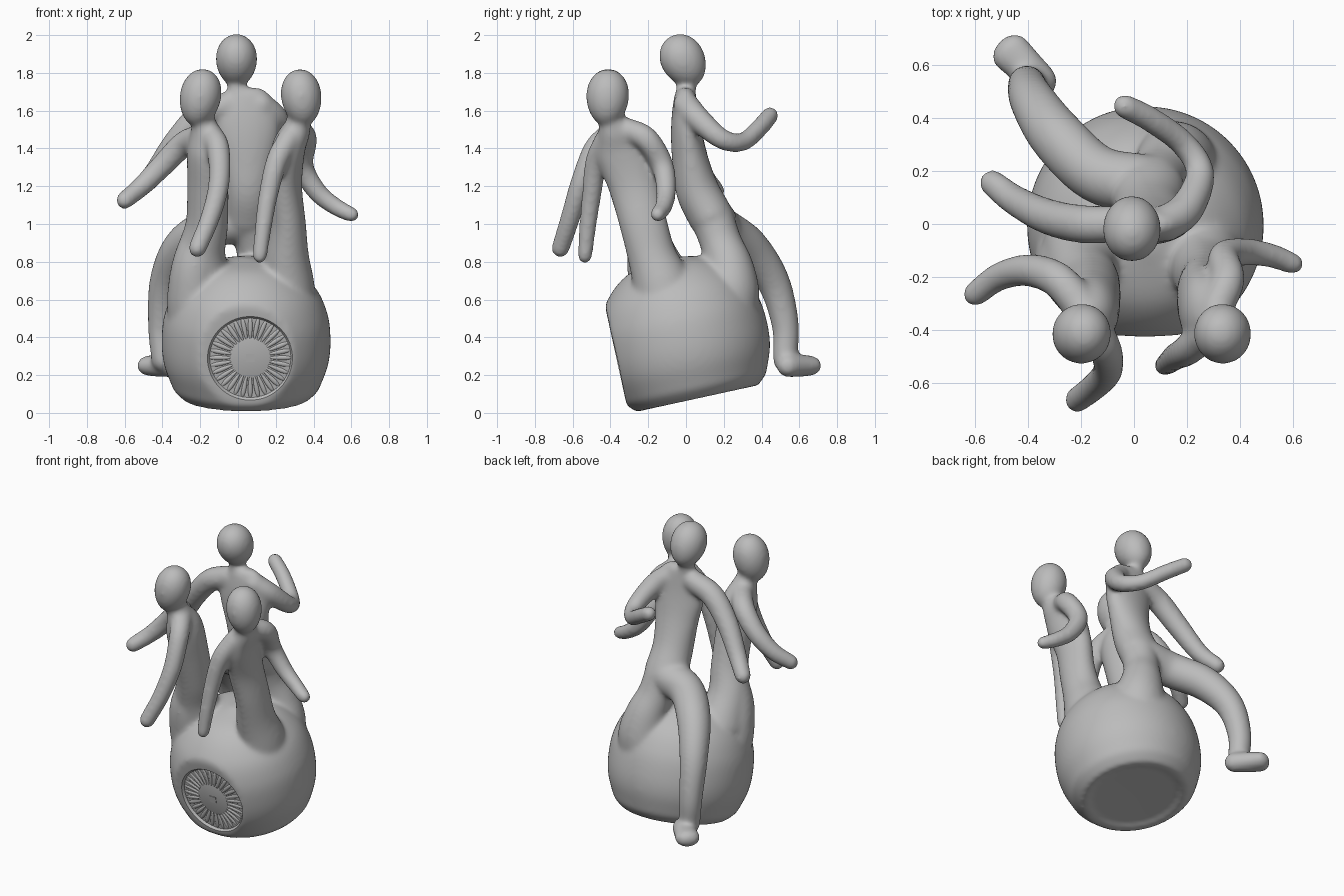
import bpy, bmesh, math
from mathutils import Vector, Matrix

clay = bpy.data.materials.new("grey_clay")
clay.diffuse_color = (0.5, 0.5, 0.5, 1)
bm = bmesh.new()
# Tilted frame of the pot: its base plane rises towards the back
POT = Matrix.Translation((0.043, 0.06, 0.075)) @ Matrix.Rotation(math.radians(12.3), 4, 'X')
GROW = 0.005  # makes up for the shrinking of the softening step


def spline(pts, steps=8):
    """Catmull-Rom samples through rows of numbers."""
    p = [Vector(q) for q in pts]
    p = [2 * p[0] - p[1]] + p + [2 * p[-1] - p[-2]]
    out = []
    for i in range(1, len(p) - 2):
        a, b, c, d = p[i - 1:i + 3]
        for k in range(steps):
            t = k / steps
            out.append(0.5 * (2 * b + (c - a) * t + (2 * a - 5 * b + 4 * c - d) * t * t
                              + (3 * b - a - 3 * c + d) * t ** 3))
    return out + [p[-2]]


def loft(rings):
    loops = [[bm.verts.new(v) for v in r] for r in rings]
    n = len(loops[0])
    for a, b in zip(loops, loops[1:]):
        for i in range(n):
            bm.faces.new((a[i], a[(i + 1) % n], b[(i + 1) % n], b[i]))
    bm.faces.new(loops[0][::-1])
    bm.faces.new(loops[-1])


def tube(pts, seg=24):
    """Rounded tube through (x, y, z, r) or (x, y, z, rx, ry) rows."""
    path = spline([q[:3] for q in pts])
    rad = spline([(q[3] + GROW, q[-1] + GROW, 0) for q in pts])
    first, last = path[0] - path[1], path[-1] - path[-2]
    first.normalize()
    last.normalize()
    caps = [math.radians(a) for a in (22, 45, 66, 84)]

    def cap(c, r, d):
        m = min(r.x, r.y)
        return [(c + d * m * math.sin(a), r * math.cos(a)) for a in caps]

    rows = cap(path[0], rad[0], first)[::-1] + list(zip(path, rad)) + cap(path[-1], rad[-1], last)
    u = Vector((1, 0, 0)) if abs(first.x) < 0.8 else Vector((0, 1, 0))
    rings = []
    for i, (c, r) in enumerate(rows):
        t = (rows[min(i + 1, len(rows) - 1)][0] - rows[max(i - 1, 0)][0]).normalized()
        u = (u - t * u.dot(t)).normalized()
        v = t.cross(u)
        rings.append([c + u * r.x * math.cos(a) + v * r.y * math.sin(a)
                      for a in (2 * math.pi * k / seg for k in range(seg))])
    loft(rings)


def head(loc, size, lean_x, lean_y):
    m = (Matrix.Translation(loc) @ Matrix.Rotation(lean_x, 4, 'X')
         @ Matrix.Rotation(lean_y, 4, 'Y') @ Matrix.Diagonal((*size, 1)))
    ret = bmesh.ops.create_uvsphere(bm, u_segments=32, v_segments=20, radius=1)
    for v in ret["verts"]:
        # narrow the chin
        k = 1.02 + 0.08 * v.co.z
        v.co = m @ Vector((v.co.x * k, v.co.y * k, v.co.z))


# Pot: lathe with hollowed foot and flattened front
profile = [(0.005, 0.014), (0.27, 0.012), (0.29, 0.0), (0.33, 0.0), (0.378, 0.045)]
profile += [tuple(v[:2]) for v in spline([(0.388, 0.06, 0), (0.435, 0.19, 0), (0.447, 0.32, 0),
            (0.43, 0.46, 0), (0.363, 0.6, 0), (0.22, 0.72, 0), (0.005, 0.765, 0)])]
loft([[POT @ Vector((r * math.cos(a), max(r * math.sin(a), -0.373), h))
       for a in (2 * math.pi * k / 128 for k in range(128))] for r, h in profile])

# Back figure
head((-0.008, -0.014, 1.865), (0.108, 0.116, 0.146), 0.5, 0)
tube([(-0.005, 0.01, 1.8, 0.05), (-0.005, 0.0, 1.71, 0.05, 0.048), (0.03, -0.005, 1.63, 0.15, 0.06),
      (0.05, 0.0, 1.5, 0.165, 0.075), (0.055, 0.02, 1.35, 0.14, 0.09),
      (0.055, 0.06, 1.18, 0.125, 0.11), (0.055, 0.13, 1.04, 0.135, 0.115)])
tube([(0.12, 0.0, 1.63, 0.065), (0.2, 0.06, 1.56, 0.062), (0.25, 0.19, 1.45, 0.05),
      (0.19, 0.3, 1.435, 0.045), (0.07, 0.39, 1.51, 0.044), (-0.035, 0.445, 1.575, 0.042)])
tube([(-0.06, 0.0, 1.63, 0.065), (-0.2, 0.0, 1.57, 0.068), (-0.33, 0.03, 1.43, 0.063),
      (-0.45, 0.09, 1.26, 0.053), (-0.535, 0.155, 1.175, 0.046)])
tube([(0.03, 0.15, 1.02, 0.11), (-0.14, 0.19, 0.98, 0.105), (-0.29, 0.33, 0.88, 0.1),
      (-0.38, 0.46, 0.7, 0.083), (-0.405, 0.525, 0.47, 0.068), (-0.395, 0.525, 0.28, 0.06)])
tube([(-0.35, 0.54, 0.25, 0.057), (-0.415, 0.6, 0.25, 0.067, 0.055),
      (-0.47, 0.652, 0.25, 0.074, 0.05)])
tube([(0.07, 0.14, 1.03, 0.11), (0.095, 0.185, 0.9, 0.107), (0.13, 0.225, 0.78, 0.125),
      (0.15, 0.23, 0.66, 0.155), (0.14, 0.2, 0.54, 0.19)])

# Front left figure
head((-0.2, -0.415, 1.669), (0.108, 0.112, 0.155), -0.05, 0.2)
tube([(-0.19, -0.4, 1.58, 0.05), (-0.175, -0.38, 1.5, 0.07, 0.08), (-0.165, -0.34, 1.39, 0.1, 0.125),
      (-0.16, -0.285, 1.2, 0.105, 0.12), (-0.165, -0.23, 1.0, 0.108, 0.115),
      (-0.195, -0.18, 0.84, 0.125, 0.125), (-0.19, -0.11, 0.66, 0.155, 0.17)])
tube([(-0.2, -0.31, 1.46, 0.065), (-0.29, -0.21, 1.42, 0.063), (-0.4, -0.175, 1.31, 0.057),
      (-0.51, -0.2, 1.2, 0.049), (-0.6, -0.265, 1.125, 0.043)])
tube([(-0.15, -0.39, 1.48, 0.06), (-0.105, -0.48, 1.4, 0.057), (-0.1, -0.555, 1.22, 0.052),
      (-0.145, -0.61, 1.04, 0.048), (-0.215, -0.665, 0.87, 0.044)])
tube([(-0.19, -0.2, 0.95, 0.095), (-0.228, -0.19, 0.78, 0.118), (-0.235, -0.155, 0.63, 0.135),
      (-0.22, -0.12, 0.5, 0.15)])

# Front right figure
head((0.336, -0.415, 1.669), (0.106, 0.112, 0.153), -0.05, -0.12)
tube([(0.325, -0.4, 1.58, 0.05), (0.31, -0.375, 1.5, 0.07, 0.09), (0.265, -0.335, 1.39, 0.085, 0.14),
      (0.25, -0.275, 1.2, 0.085, 0.13), (0.265, -0.225, 1.0, 0.09, 0.122),
      (0.26, -0.18, 0.83, 0.112, 0.125), (0.26, -0.13, 0.69, 0.14, 0.15),
      (0.25, -0.09, 0.55, 0.165, 0.17)])
tube([(0.31, -0.32, 1.5, 0.06), (0.355, -0.21, 1.45, 0.06), (0.34, -0.125, 1.31, 0.055),
      (0.42, -0.105, 1.17, 0.048), (0.52, -0.12, 1.09, 0.042), (0.6, -0.15, 1.05, 0.037)])
tube([(0.27, -0.42, 1.45, 0.058), (0.205, -0.475, 1.33, 0.054), (0.16, -0.5, 1.15, 0.047),
      (0.135, -0.52, 0.99, 0.041), (0.115, -0.535, 0.83, 0.035)])

bmesh.ops.recalc_face_normals(bm, faces=bm.faces)


def make(name, source):
    mesh = bpy.data.meshes.new(name)
    source.to_mesh(mesh)
    mesh.materials.append(clay)
    ob = bpy.data.objects.new(name, mesh)
    bpy.context.collection.objects.link(ob)
    return ob


def shade(ob, angle):
    bpy.ops.object.select_all(action='DESELECT')
    ob.select_set(True)
    bpy.context.view_layer.objects.active = ob
    bpy.ops.object.shade_smooth_by_angle(angle=math.radians(angle))


# Fuse pot and figures into one soft clay form
clayform = make("pot_with_three_figures", bm)
remesh = clayform.modifiers.new("fuse", 'REMESH')
remesh.mode, remesh.voxel_size = 'VOXEL', 0.012
soft = clayform.modifiers.new("soften", 'SMOOTH')
soft.factor, soft.iterations = 0.5, 20

# Round recess pressed into the flat front
FRONT = POT @ Matrix.Translation((0.022, -0.371, 0.3)) @ Matrix.Rotation(math.pi / 2, 4, 'X')
cb = bmesh.new()
bmesh.ops.create_cone(cb, cap_ends=True, segments=64, radius1=0.215, radius2=0.235, depth=0.024, matrix=FRONT)
cutter = make("recess_cutter", cb)
cutter.hide_render = True
cut = clayform.modifiers.new("recess", 'BOOLEAN')
cut.operation, cut.object, cut.solver = 'DIFFERENCE', cutter, 'EXACT'
deps = bpy.context.evaluated_depsgraph_get()
fused = bpy.data.meshes.new_from_object(clayform.evaluated_get(deps))
clayform.modifiers.clear()
clayform.data = fused
bpy.data.objects.remove(cutter)
shade(clayform, 50)

# Medallion: radiating ridges, inner disc and a small square
mb = bmesh.new()
for k in range(32):
    m = (FRONT @ Matrix.Rotation(2 * math.pi * k / 32, 4, 'Z')
         @ Matrix.Translation((0.155, 0, -0.013)))
    ridge = bmesh.ops.create_uvsphere(mb, u_segments=12, v_segments=8, radius=1)["verts"]
    for v in ridge:
        v.co = m @ Vector((v.co.x * 0.065, v.co.y * (0.012 + 0.004 * v.co.x), v.co.z * 0.008))
bmesh.ops.create_cone(mb, cap_ends=True, segments=48, radius1=0.12, radius2=0.1, depth=0.006,
                      matrix=FRONT @ Matrix.Translation((0, 0, -0.011)))
bmesh.ops.create_cube(mb, size=1, matrix=FRONT @ Matrix.Translation((0, 0, -0.008))
                      @ Matrix.Diagonal((0.045, 0.045, 0.005, 1)))
shade(make("front_medallion", mb), 40)
